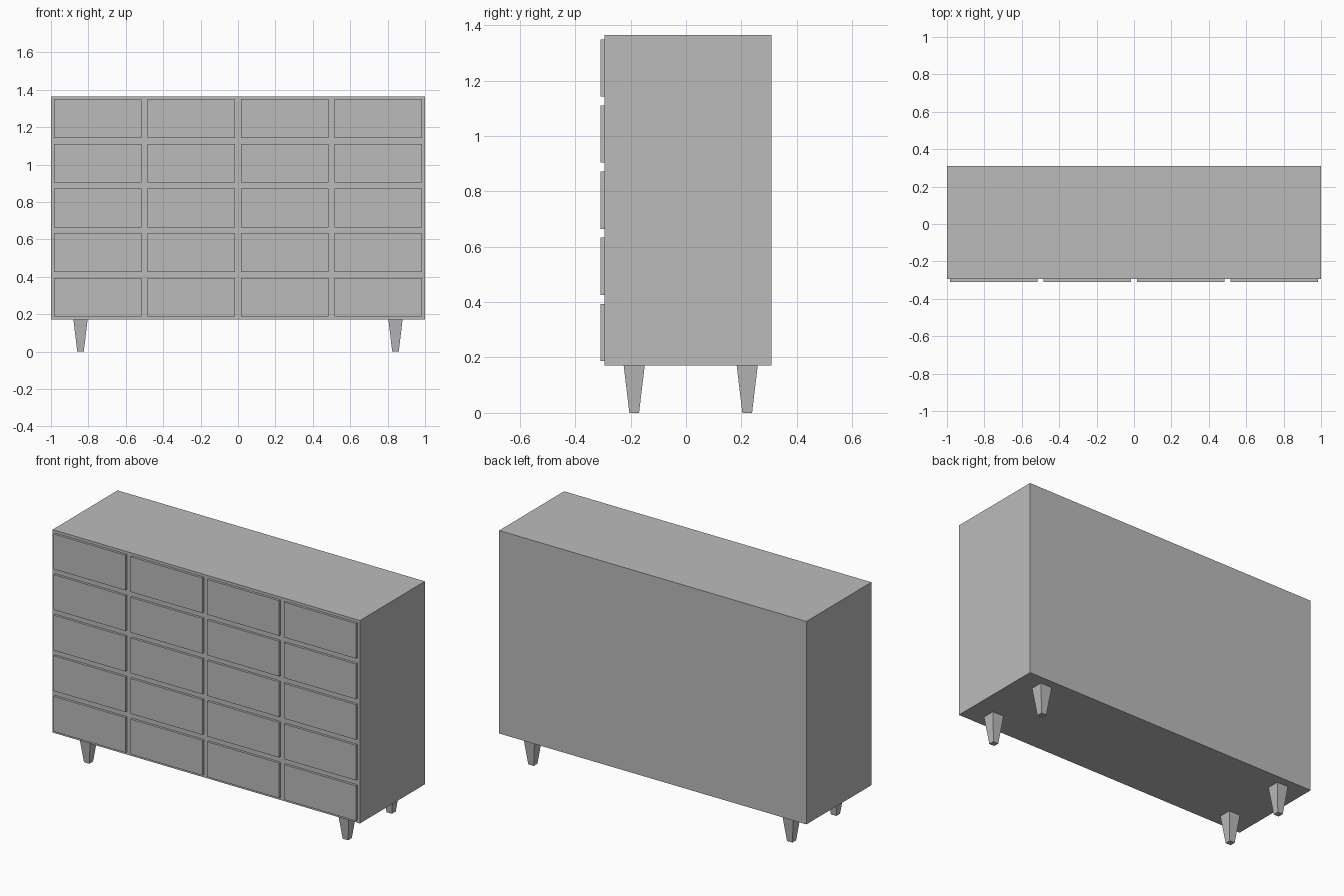
import bpy
import bmesh
import math
from mathutils import Matrix, Vector

default = bpy.data.objects.get("Cube")
if default:
    bpy.data.objects.remove(default, do_unlink=True)

# Single plain grey finish
grey = bpy.data.materials.new("plain grey")
grey.use_nodes = True
GREY = (0.5, 0.5, 0.5, 1)
grey.diffuse_color = GREY
grey.node_tree.nodes["Principled BSDF"].inputs["Base Color"].default_value = GREY


def make_object(name, bm):
    mesh = bpy.data.meshes.new(name)
    bm.to_mesh(mesh)
    bm.free()
    mesh.materials.append(grey)
    obj = bpy.data.objects.new(name, mesh)
    bpy.context.collection.objects.link(obj)
    return obj


def box(name, low, high):
    low, high = Vector(low), Vector(high)
    bm = bmesh.new()
    matrix = Matrix.Translation((low + high) / 2) @ Matrix.Diagonal((*(high - low), 1))
    bmesh.ops.create_cube(bm, size=1, matrix=matrix)
    return make_object(name, bm)


def tapered_leg(name, x, y, top, top_width, foot_width):
    bm = bmesh.new()
    matrix = Matrix.Translation((x, y, top / 2)) @ Matrix.Rotation(math.pi / 4, 4, "Z")
    bmesh.ops.create_cone(bm, cap_ends=True, segments=4, depth=top,
                          radius1=foot_width / math.sqrt(2),
                          radius2=top_width / math.sqrt(2), matrix=matrix)
    return make_object(name, bm)


BOTTOM, TOP = 0.171, 1.365
FRONT, BACK = -0.295, 0.309
DRAWER_FACE = -0.309
COLUMNS, ROWS = 4, 5
MARGIN = 0.016

# Cabinet body
box("cabinet_body", (-1, FRONT, BOTTOM), (1, BACK, TOP))

# Grid of raised drawer fronts
cell_w = 2 / COLUMNS
cell_h = (TOP - BOTTOM) / ROWS
for row in range(ROWS):
    for col in range(COLUMNS):
        x = -1 + col * cell_w
        z = BOTTOM + row * cell_h
        box(f"drawer_front_{row + 1}_{col + 1}",
            (x + MARGIN, DRAWER_FACE, z + MARGIN),
            (x + cell_w - MARGIN, FRONT, z + cell_h - MARGIN))

# Four square tapered legs
for side, x in (("right", -0.842), ("left", 0.842)):
    for end, y in (("front", -0.187), ("back", 0.221)):
        tapered_leg(f"{end}_{side}_leg", x, y, BOTTOM, 0.076, 0.035)
